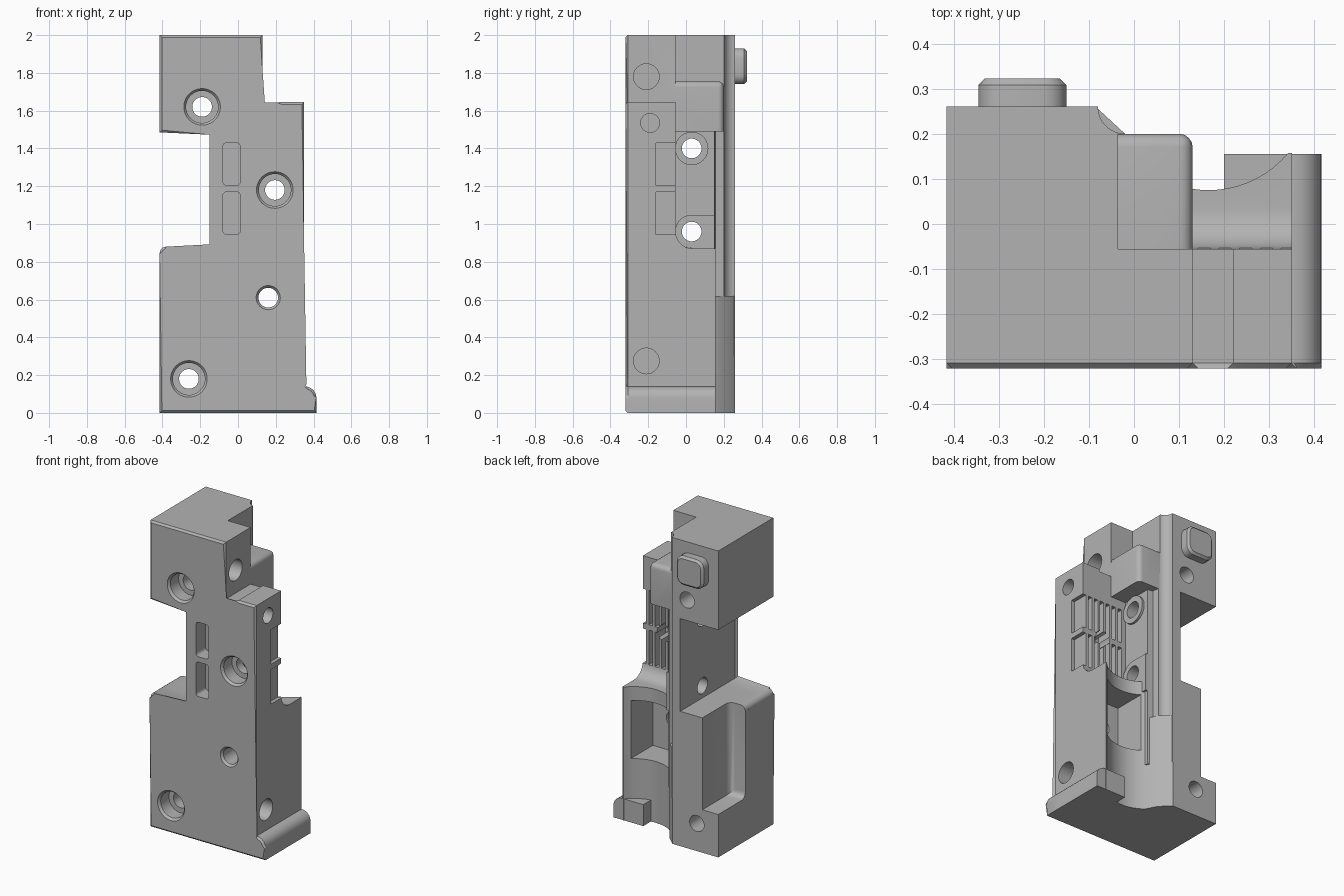
import bpy, bmesh, math
from mathutils import Vector, Matrix

if "Cube" in bpy.data.objects:
    bpy.data.objects.remove(bpy.data.objects["Cube"])

grey = bpy.data.materials.new("plain grey")
grey.use_nodes = True
grey.diffuse_color = (0.45, 0.45, 0.45, 1)
grey.node_tree.nodes["Principled BSDF"].inputs["Base Color"].default_value = grey.diffuse_color


def finish(name, bm):
    bmesh.ops.recalc_face_normals(bm, faces=bm.faces)
    mesh = bpy.data.meshes.new(name)
    bm.to_mesh(mesh)
    bm.free()
    ob = bpy.data.objects.new(name, mesh)
    mesh.materials.append(grey)
    bpy.context.collection.objects.link(ob)
    return ob


def prism(name, pts, axis, a, b, rule=None, width=0.0, segments=4):
    """Extrude a flat outline along an axis; edges chosen by the rule are bevelled."""
    place = {"x": lambda p, d: (d, p[0], p[1]),
             "y": lambda p, d: (p[0], d, p[1]),
             "z": lambda p, d: (p[0], p[1], d)}[axis]
    bm = bmesh.new()
    rings = [[bm.verts.new(place(p, d)) for p in pts] for d in (a, b)]
    bm.faces.new(rings[0])
    bm.faces.new(rings[1])
    for i in range(len(pts)):
        j = (i + 1) % len(pts)
        bm.faces.new((rings[0][i], rings[0][j], rings[1][j], rings[1][i]))
    if rule:
        edges = [e for e in bm.edges if rule(e.verts[0].co, e.verts[1].co)]
        bmesh.ops.bevel(bm, geom=edges, offset=width, segments=segments,
                        profile=0.5, affect="EDGES")
    return finish(name, bm)


def box(name, x, y, z, rule=None, width=0.0, segments=4):
    pts = [(x[0], y[0]), (x[1], y[0]), (x[1], y[1]), (x[0], y[1])]
    return prism(name, pts, "z", z[0], z[1], rule, width, segments)


def cylinder(name, axis, centre, a, b, r1, r2=None):
    """Round bar or cone between a and b along the x or y axis."""
    bm = bmesh.new()
    bmesh.ops.create_cone(bm, cap_ends=True, segments=40, radius1=r1,
                          radius2=r2 or r1, depth=abs(b - a))
    d = 1 if b > a else -1
    way = Vector((d, 0, 0)) if axis == "x" else Vector((0, d, 0))
    mid = (a + b) / 2
    spot = (mid, *centre) if axis == "x" else (centre[0], mid, centre[1])
    turn = Vector((0, 0, 1)).rotation_difference(way).to_matrix().to_4x4()
    bmesh.ops.transform(bm, matrix=Matrix.Translation(spot) @ turn, verts=bm.verts)
    return finish(name, bm)


def arc(cx, cy, r, start, end, n):
    return [(cx + r * math.cos(math.radians(start + (end - start) * i / n)),
             cy + r * math.sin(math.radians(start + (end - start) * i / n)))
            for i in range(n + 1)]


# Front plate with chamfered front rim
outline = ([(-0.415, 0), (0.415, 0)] + arc(0.355, 0.08, 0.06, 0, 90, 6)
           + [(0.35, 0.14), (0.35, 1.645), (0.22, 1.645), (0.22, 1.63), (0.13, 1.63),
              (0.13, 2), (-0.415, 2), (-0.415, 1.485), (-0.14, 1.485), (-0.14, 0.88)]
           + arc(-0.38, 0.845, 0.035, 90, 180, 5))
body = prism("body", outline, "y", -0.32, -0.055,
             lambda a, b: max(a.y, b.y) < -0.31, 0.012, 1)

# Solid masses behind the plate
cove = arc(-0.02, 0.26, 0.06, 270, 180, 8)
hollow = arc(0.165, 0.305, 0.23, -40, -129, 16)
solids = [
    prism("upper_block", [(-0.415, -0.2), (0.13, -0.2), (0.13, -0.055), (-0.035, -0.055),
                          (-0.035, 0.2)] + cove[1:] + [(-0.415, 0.26)], "z", 1.485, 2),
    box("upper_step", (-0.12, 0.13), (-0.2, 0.2), (1.49, 1.755),
        lambda a, b: (min(a.y, b.y) > 0.1 and min(a.x, b.x) > 0.1)
        or (min(a.z, b.z) > 1.7 and (min(a.x, b.x) > 0.1 or min(a.y, b.y) > 0.1)), 0.03),
    prism("neck", [(-0.14, -0.2), (0.02, -0.2), (0.02, 0.15), (-0.015, 0.155)]
          + cove + [(-0.14, 0.26)], "z", 0.3, 1.6),
    box("lower_block", (-0.415, -0.085), (-0.2, 0.26), (0, 0.88),
        lambda a, b: min(a.z, b.z) > 0.8 and max(a.x, b.x) < -0.4, 0.035),
    prism("lower_body", [(-0.2, -0.2), (0.35, -0.2), (0.35, 0.157)] + hollow
          + [(-0.2, 0.1)], "z", 0, 0.87),
    prism("back_post", [(-0.2, 0), (0.02, 0), (0.02, 0.126), (-0.02, 0.2),
                        (-0.085, 0.26), (-0.2, 0.26)], "z", 0, 0.62),
    prism("foot", [(0.2, 0), (0.415, 0)] + arc(0.355, 0.08, 0.06, 0, 90, 6)
          + [(0.2, 0.14)], "y", -0.2, 0.155),
    prism("ledge_fillet", [(-0.1, 0.8), (0.05, 0.8)] + arc(0.035, 0.96, 0.09, 270, 180, 8)
          + [(-0.1, 0.96)], "x", 0.0, 0.35),
    cylinder("upper_hole_rim", "x", (0.03, 1.4), -0.05, 0.035, 0.088),
    cylinder("lower_hole_rim", "x", (0.03, 0.96), -0.05, 0.035, 0.088),
    box("lower_lug", (-0.05, 0.035), (0.03, 0.15), (0.8, 1.048)),
]

# Rear locating boss with rounded corners
boss = box("rear_boss", (-0.345, -0.15), (0.2, 0.322), (1.74, 1.93),
           lambda a, b: abs(a.y - b.y) > 0.05, 0.05)
bm = bmesh.new()
bm.from_mesh(boss.data)
rim = [e for e in bm.edges if min(v.co.y for v in e.verts) > 0.31]
bmesh.ops.bevel(bm, geom=rim, offset=0.014, segments=1, profile=0.5, affect="EDGES")
bm.to_mesh(boss.data)
bm.free()
solids.append(boss)

cutters = []
# Counterbored bolt holes from the front
for x, z, wide in ((-0.19, 1.62, 0.085), (0.195, 1.18, 0.085), (-0.26, 0.18, 0.085),
                   (0.16, 0.61, 0.0)):
    cutters.append(cylinder("bolt_hole", "y", (x, z), -0.4, 0.4, 0.052))
    mouth = wide or 0.052
    cutters.append(cylinder("mouth_chamfer", "y", (x, z), -0.33, -0.305, mouth + 0.02, mouth))
    if wide:
        cutters.append(cylinder("counterbore", "y", (x, z), -0.31, -0.22, wide))

# Cross holes through the neck and blind holes in the right side
for z in (1.4, 0.96):
    cutters.append(cylinder("cross_hole", "x", (0.03, z), -0.3, 0.3, 0.052))
for y, z, r, start, end in ((-0.21, 1.78, 0.068, 0.2, 0.03), (-0.19, 1.535, 0.05, 0.4, 0.2),
                            (-0.21, 0.275, 0.068, 0.4, 0.22)):
    cutters.append(cylinder("side_hole", "x", (y, z), start, end, r))

# Front slots and the comb grooves behind the plate
for low, high in ((0.945, 1.17), (1.205, 1.43)):
    cutters.append(box("front_slot", (-0.08, 0.012), (-0.4, -0.22), (low, high),
                       lambda a, b: abs(a.y - b.y) > 0.05, 0.02))
    for i in range(7):
        x = 0.05 + 0.046 * i
        cutters.append(box("comb_groove", (x, x + 0.027), (-0.16, 0.0), (low, high)))

# Window in the hollow back and relief on the lower left corner
cutters.append(box("back_window", (0.04, 0.31), (-0.1, 0.3), (0.4, 0.78)))
cutters.append(box("corner_relief", (-0.6, -0.3), (-0.02, 0.5), (0.28, 1.2),
                   lambda a, b: (max(a.y, b.y) < 0 and min(a.x, b.x) > -0.4)
                   or (max(a.z, b.z) < 0.3 and max(a.y, b.y) < 0), 0.04))


def combine(target, parts, operation):
    for part in parts:
        mod = target.modifiers.new(part.name, "BOOLEAN")
        mod.operation, mod.solver, mod.object = operation, "EXACT", part
        part.hide_render = True
    graph = bpy.context.evaluated_depsgraph_get()
    graph.update()
    mesh = bpy.data.meshes.new_from_object(target.evaluated_get(graph))
    target.modifiers.clear()
    target.data = mesh
    for part in parts:
        bpy.data.objects.remove(part)


combine(body, solids, "UNION")
combine(body, cutters, "DIFFERENCE")
body.name = "mounting_body"
body.data.materials.clear()
body.data.materials.append(grey)
for poly in body.data.polygons:
    poly.material_index = 0

bpy.ops.object.select_all(action="DESELECT")
body.select_set(True)
bpy.context.view_layer.objects.active = body
bpy.ops.object.shade_smooth_by_angle(angle=math.radians(30))
